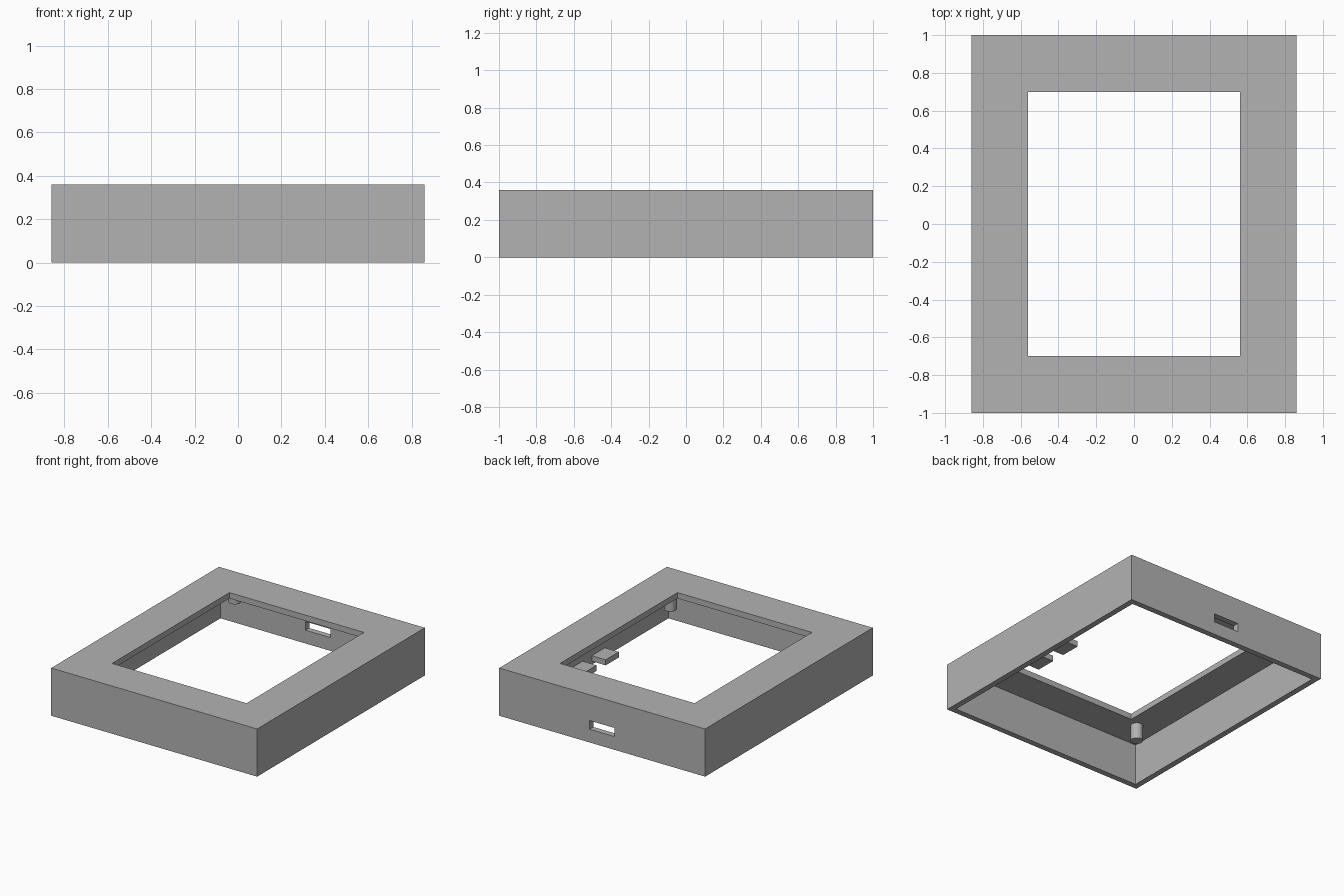
import bpy
from mathutils import Vector

if "Cube" in bpy.data.objects:
    bpy.data.objects.remove(bpy.data.objects["Cube"], do_unlink=True)

# Overall sizes
HALF_X, HALF_Y, HEIGHT = 0.86, 1.0, 0.36
WALL = 0.044
CEILING = HEIGHT - WALL

grey = bpy.data.materials.new("plain grey")
grey.use_nodes = True
grey.diffuse_color = (0.45, 0.45, 0.45, 1)
grey.node_tree.nodes["Principled BSDF"].inputs["Base Color"].default_value = grey.diffuse_color


def box(name, low, high):
    """Axis-aligned box between two opposite corners."""
    low, high = Vector(low), Vector(high)
    bpy.ops.mesh.primitive_cube_add(size=1, location=(low + high) / 2)
    obj = bpy.context.object
    obj.name = name
    obj.scale = high - low
    bpy.ops.object.transform_apply(location=False, rotation=False, scale=True)
    obj.data.materials.append(grey)
    return obj


def cut(target, low, high):
    """Remove a box-shaped volume from the target."""
    cutter = box("cutter", low, high)
    cutter.hide_render = True
    mod = target.modifiers.new("cut", 'BOOLEAN')
    mod.operation = 'DIFFERENCE'
    mod.solver = 'EXACT'
    mod.object = cutter
    bpy.context.view_layer.objects.active = target
    bpy.ops.object.modifier_apply(modifier=mod.name)
    bpy.data.objects.remove(cutter, do_unlink=True)


# Bezel: hollow underneath, with a screen window and a port in the back wall
bezel = box("bezel_shell", (-HALF_X, -HALF_Y, 0), (HALF_X, HALF_Y, HEIGHT))
inner_x, inner_y = HALF_X - WALL, HALF_Y - WALL
cut(bezel, (-inner_x, -inner_y, -0.1), (inner_x, inner_y, CEILING))
cut(bezel, (-0.562, -0.7, 0.2), (0.562, 0.7, 0.5))
cut(bezel, (-0.105, 0.9, 0.1), (0.105, 1.1, 0.165))

# Mounting pegs hanging from the underside of the face
PEG_BOTTOM = 0.195
for side, x in (("right", -0.65), ("left", 0.65)):
    for end, y in (("front", -0.745), ("back", 0.89)):
        depth = CEILING + 0.01 - PEG_BOTTOM
        bpy.ops.mesh.primitive_cylinder_add(
            vertices=32, radius=0.043, depth=depth,
            location=(x, y, PEG_BOTTOM + depth / 2))
        peg = bpy.context.object
        peg.name = f"mounting_peg_{end}_{side}"
        peg.data.materials.append(grey)
        bpy.ops.object.shade_smooth_by_angle()

# Two retaining tabs on the left wall
for end, y in (("front", -0.12), ("back", 0.145)):
    box(f"retaining_tab_{end}", (0.70, y - 0.078, 0.025),
        (inner_x + 0.01, y + 0.078, 0.067))
